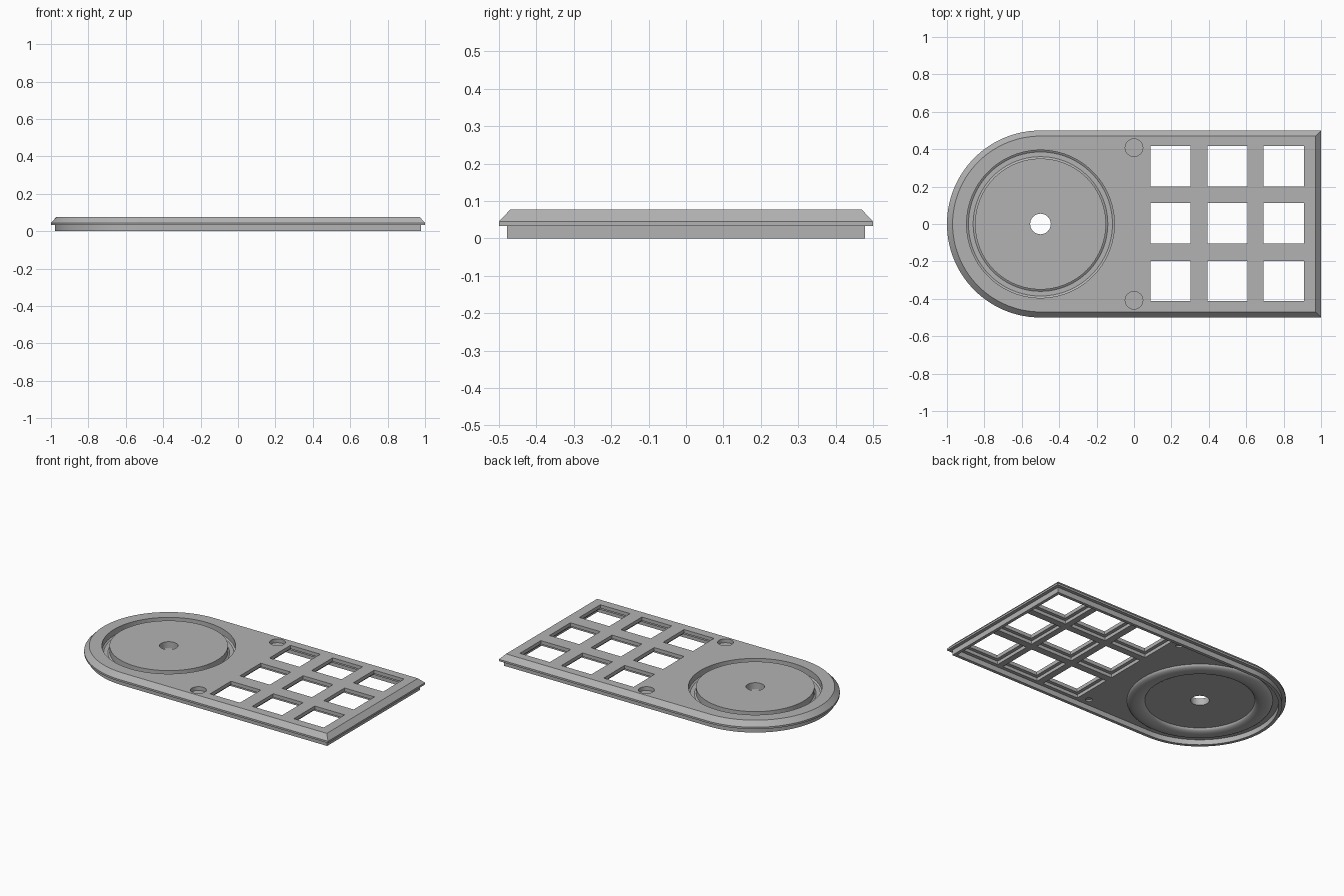
import bpy, bmesh, math

cube = bpy.data.objects.get("Cube")
if cube:
    bpy.data.objects.remove(cube, do_unlink=True)

DIAL_X = -0.5
TOP = 0.077
FLOOR = 0.033

grey = bpy.data.materials.new("plain_grey")
grey.use_nodes = True
grey.diffuse_color = (0.45, 0.45, 0.45, 1)
grey.node_tree.nodes["Principled BSDF"].inputs["Base Color"].default_value = (0.45, 0.45, 0.45, 1)


def outline(inset, arc_steps=64):
    """Round-ended outline, moved inward by inset."""
    r = 0.5 - inset
    arc = [math.pi / 2 + math.pi * i / arc_steps for i in range(arc_steps + 1)]
    pts = [(DIAL_X + r * math.cos(a), r * math.sin(a)) for a in arc]
    return pts + [(1 - inset, -r), (1 - inset, r)]


def circle(r, steps=96):
    return [(DIAL_X + r * math.cos(2 * math.pi * i / steps),
             r * math.sin(2 * math.pi * i / steps)) for i in range(steps)]


def loft(name, rings, closed=False):
    """Skin a stack of (points, z) rings; cap the ends or join them in a loop."""
    bm = bmesh.new()
    loops = [[bm.verts.new((x, y, z)) for x, y in pts] for pts, z in rings]
    pairs = list(zip(loops, loops[1:]))
    if closed:
        pairs.append((loops[-1], loops[0]))
    else:
        bm.faces.new(loops[0])
        bm.faces.new(loops[-1])
    n = len(loops[0])
    for a, b in pairs:
        for i in range(n):
            j = (i + 1) % n
            bm.faces.new((a[i], a[j], b[j], b[i]))
    bmesh.ops.recalc_face_normals(bm, faces=bm.faces)
    mesh = bpy.data.meshes.new(name)
    bm.to_mesh(mesh)
    bm.free()
    mesh.materials.append(grey)
    obj = bpy.data.objects.new(name, mesh)
    bpy.context.collection.objects.link(obj)
    return obj


def box_cutter(x, y, size, z0, z1):
    h = size / 2
    pts = [(x - h, y - h), (x + h, y - h), (x + h, y + h), (x - h, y + h)]
    return loft("cutter", [(pts, z0), (pts, z1)])


def round_cutter(x, y, r, z0, z1):
    pts = [(px - DIAL_X + x, py + y) for px, py in circle(r, 48)]
    return loft("cutter", [(pts, z0), (pts, z1)])


def combine(target, tool, operation):
    mod = target.modifiers.new("combine", "BOOLEAN")
    mod.operation = operation
    mod.solver = "EXACT"
    mod.object = tool
    bpy.context.view_layer.objects.active = target
    bpy.ops.object.modifier_apply(modifier=mod.name)
    bpy.data.objects.remove(tool, do_unlink=True)


# Cover plate: bevelled top, thin lip, stepped rim and hollow underside
section = [(0.03, TOP), (0, 0.045), (0, FLOOR), (0.022, FLOOR),
           (0.022, 0), (0.042, 0), (0.042, FLOOR)]
plate = loft("cover_plate", [(outline(i), z) for i, z in section])

# Rounded ring below the dial groove
mid, half, low = 0.372, 0.052, 0.01
bulge = [(mid + half * math.cos(a), FLOOR - (FLOOR - low) * math.sin(a))
         for a in [math.pi * k / 12 for k in range(13)]]
bulge += [(mid - half, 0.05), (mid + half, 0.05)]
combine(plate, loft("dial_ring", [(circle(r), z) for r, z in bulge], True), "UNION")

# Dial groove in the top
groove = [(0.395, 0.09), (0.395, 0.037), (0.385, 0.03),
          (0.36, 0.03), (0.35, 0.037), (0.35, 0.09)]
combine(plate, loft("cutter", [(circle(r), z) for r, z in groove], True), "DIFFERENCE")

# Spindle hole
combine(plate, round_cutter(DIAL_X, 0, 0.055, -0.1, 0.2), "DIFFERENCE")

# Key openings, wider underneath
for x in (0.195, 0.5, 0.8):
    for y in (-0.305, 0.003, 0.308):
        combine(plate, box_cutter(x, y, 0.216, -0.1, 0.2), "DIFFERENCE")
        combine(plate, box_cutter(x, y, 0.26, -0.1, 0.054), "DIFFERENCE")

# Screw recesses with small dimples underneath
for side in (-1, 1):
    combine(plate, round_cutter(0, side * 0.408, 0.047, 0.052, 0.2), "DIFFERENCE")
    combine(plate, round_cutter(0, side * 0.408, 0.02, 0.02, 0.043), "DIFFERENCE")

bpy.ops.object.select_all(action="DESELECT")
plate.select_set(True)
bpy.context.view_layer.objects.active = plate
bpy.ops.object.shade_smooth_by_angle(angle=math.radians(30))
